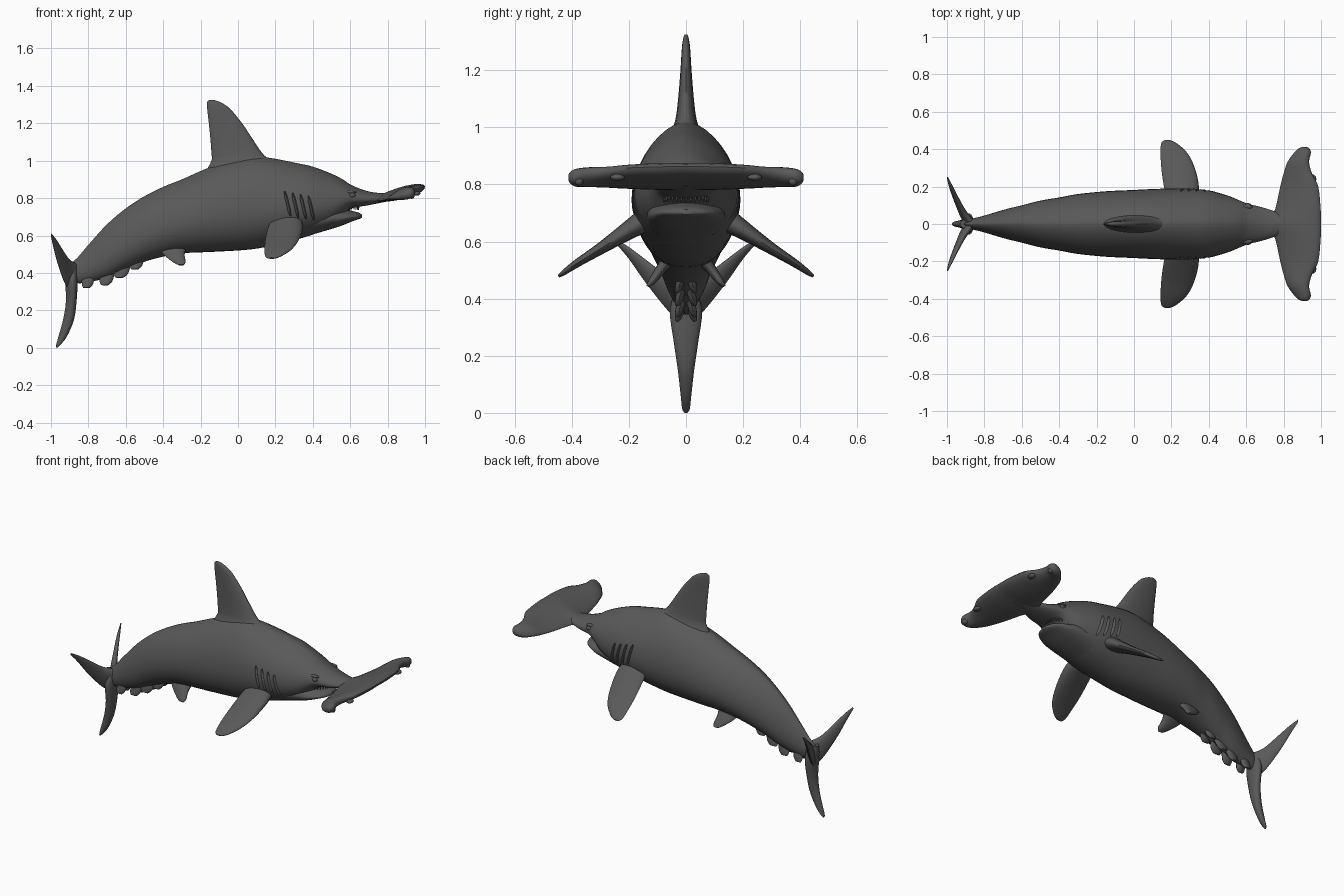
import bpy, bmesh, math
from mathutils import Vector

if "Cube" in bpy.data.objects:
    bpy.data.objects.remove(bpy.data.objects["Cube"])

skin = bpy.data.materials.new("dark grey skin")
skin.use_nodes = True
GREY = (0.1, 0.1, 0.1, 1)
skin.diffuse_color = GREY
skin.node_tree.nodes["Principled BSDF"].inputs["Base Color"].default_value = GREY


def smooth_rows(rows, steps=4):
    """Resample rows of numbers with a Catmull-Rom spline."""
    out = []
    for i in range(len(rows) - 1):
        a, b, c, d = (rows[min(max(i + k, 0), len(rows) - 1)] for k in (-1, 0, 1, 2))
        for s in range(steps):
            t = s / steps
            out.append([q + t / 2 * (r - p + t * (2 * p - 5 * q + 4 * r - u + t * (3 * (q - r) + u - p)))
                        for p, q, r, u in zip(a, b, c, d)])
    return out + [list(rows[-1])]


def finish(name, bm):
    bmesh.ops.recalc_face_normals(bm, faces=bm.faces)
    mesh = bpy.data.meshes.new(name)
    bm.to_mesh(mesh)
    bm.free()
    mesh.materials.append(skin)
    ob = bpy.data.objects.new(name, mesh)
    bpy.context.collection.objects.link(ob)
    shade(ob)
    return ob


def shade(ob):
    bpy.ops.object.select_all(action="DESELECT")
    ob.select_set(True)
    bpy.context.view_layer.objects.active = ob
    bpy.ops.object.shade_smooth_by_angle(angle=math.radians(50))


def loft(name, rings):
    bm = bmesh.new()
    loops = [[bm.verts.new(p) for p in ring] for ring in rings]
    n = len(loops[0])
    for a, b in zip(loops, loops[1:]):
        for i in range(n):
            j = (i + 1) % n
            bm.faces.new((a[i], a[j], b[j], b[i]))
    bm.faces.new(loops[0])
    bm.faces.new(loops[-1])
    return finish(name, bm)


def fin(name, rows, side=1, n=20):
    """Blade lofted through rows of (y, z, lead x, trail x, half thickness, z drop of trail)."""
    rows = smooth_rows(rows)
    ends = [(Vector((r[2], side * r[0], r[1])), Vector((r[3], side * r[0], r[1] - r[5]))) for r in rows]
    span = sum(ends[-1], Vector()) - sum(ends[0], Vector())
    middle = ends[len(ends) // 2]
    normal = (middle[0] - middle[1]).cross(span).normalized()
    rings = []
    for (lead, trail), r in zip(ends, rows):
        mid, half = (lead + trail) / 2, (lead - trail) / 2
        rings.append([mid + half * math.cos(a) + normal * r[4] * math.sin(a) * (1 + 0.25 * math.cos(a))
                      for a in (math.tau * k / n for k in range(n))])
    return loft(name, rings)


def hull_ring(row, n=40):
    """Cross-section with a narrow back and a round belly."""
    x, top, low, hw = row
    mid = low + 0.42 * (top - low)
    ring = []
    for k in range(n):
        a = math.tau * k / n
        c, s = math.cos(a), math.sin(a)
        y = math.copysign(abs(c) ** (1.25 if s > 0 else 0.95), c) * hw
        ring.append((x, y, mid + s * ((top - mid) if s > 0 else (mid - low))))
    return ring


def blob(name, place, size):
    bm = bmesh.new()
    bmesh.ops.create_uvsphere(bm, u_segments=16, v_segments=10, radius=1)
    bmesh.ops.scale(bm, vec=size, verts=bm.verts)
    bmesh.ops.translate(bm, vec=place, verts=bm.verts)
    return finish(name, bm)


# Body and snout: x, top, bottom, half width
hull = smooth_rows([
    (-.91, .44, .36, .015), (-.86, .48, .345, .03), (-.8, .55, .35, .045),
    (-.7, .66, .375, .075), (-.6, .745, .42, .1), (-.5, .81, .46, .125),
    (-.4, .86, .487, .142), (-.3, .90, .505, .16), (-.15, .965, .512, .175),
    (0, 1.01, .52, .182), (.1, 1.022, .53, .187), (.2, 1.01, .55, .19),
    (.3, .99, .575, .19), (.4, .968, .605, .18), (.5, .93, .645, .152),
    (.56, .9, .70, .128), (.61, .868, .745, .108), (.7, .835, .762, .085),
    (.8, .825, .782, .05), (.87, .828, .795, .02)])
body = loft("body", [hull_ring(r) for r in hull])

# Lower jaw
loft("lower_jaw", [hull_ring(r) for r in smooth_rows([
    (.4, .78, .606, .14), (.5, .77, .635, .135), (.56, .745, .655, .122),
    (.61, .732, .675, .1), (.645, .722, .687, .068), (.662, .712, .695, .025)])])


def side_y(x, z):
    """Half width of the body at a point on its flank."""
    _, top, low, hw = min(hull, key=lambda r: abs(r[0] - x))
    mid = low + 0.42 * (top - low)
    s = (z - mid) / ((top - mid) if z > mid else (mid - low))
    return hw * max(0, 1 - s * s) ** (0.625 if s > 0 else 0.475)


# Gill slits cut into both flanks
for side in (1, -1):
    for k in range(4):
        slit = []
        for j in range(6):
            z = .835 - .026 * j - .008 * k
            x = .25 + .042 * k + .006 * j
            w = .008 if 0 < j < 5 else .003
            slit.append((side_y(x, z), z, x + w, x - w, .013, 0))
        cutter = fin("gill_cutter", slit, side, 10)
        cutter.hide_render = True
        cut = body.modifiers.new("gill", "BOOLEAN")
        cut.operation, cut.object, cut.solver = "DIFFERENCE", cutter, "EXACT"
        bpy.context.view_layer.objects.active = body
        bpy.ops.object.modifier_apply(modifier=cut.name)
        bpy.data.objects.remove(cutter)
shade(body)

# Dorsal fin
fin("dorsal_fin", [
    (0, .94, .25, -.175, .075, 0), (0, 1.0, .175, -.142, .045, 0), (0, 1.04, .13, -.142, .034, 0),
    (0, 1.11, .082, -.147, .026, 0), (0, 1.2, .022, -.156, .019, 0), (0, 1.28, -.045, -.165, .014, 0),
    (0, 1.313, -.095, -.165, .009, 0), (0, 1.325, -.13, -.152, .004, 0)])

# Hammer-shaped head
half = [(0, .862, 1.0, .72, .03, .075), (.08, .862, .998, .755, .03, .075),
        (.2, .858, .985, .782, .026, .068), (.27, .85, .952, .8, .026, .055),
        (.33, .845, .936, .82, .028, .045), (.38, .838, .945, .855, .028, .035),
        (.403, .832, .937, .878, .021, .02), (.412, .828, .925, .9, .008, .01)]
fin("hammer_head", [(-r[0], *r[1:]) for r in half[:0:-1]] + half)

# Tail lower lobe
fin("tail_lower_lobe", [
    (0, .44, -.86, -.93, .03, 0), (0, .36, -.857, -.925, .055, 0), (0, .25, -.863, -.92, .042, 0),
    (0, .15, -.877, -.935, .028, 0), (0, .06, -.915, -.96, .018, 0),
    (0, .015, -.95, -.972, .013, 0), (0, 0, -.965, -.972, .005, 0)])

for side, word in ((1, "left"), (-1, "right")):
    fin(word + "_tail_lobe", [
        (0, .45, -.86, -.9, .025, .15), (.06, .475, -.905, -.93, .018, .12),
        (.14, .535, -.945, -.965, .012, .08), (.2, .58, -.973, -.987, .008, .04),
        (.25, .61, -.997, -1.0, .003, .012)], side)
    fin(word + "_pectoral_fin", [
        (.12, .69, .34, .18, .045, 0), (.2, .64, .347, .16, .032, 0), (.3, .575, .325, .146, .02, 0),
        (.38, .525, .285, .142, .014, 0), (.43, .49, .23, .145, .009, 0),
        (.447, .478, .195, .16, .004, 0)], side)
    fin(word + "_pelvic_fin", [
        (.05, .55, -.27, -.44, .025, 0), (.09, .5, -.285, -.4, .018, 0),
        (.12, .46, -.28, -.35, .012, 0), (.135, .443, -.29, -.32, .005, 0)], side)
    # Claspers and ragged finlets below the tail
    for x, z, size in ((-.54, .45, .04), (-.62, .405, .045), (-.7, .365, .04), (-.8, .35, .035)):
        fin(word + "_tail_finlet", [
            (.015, z + .03, x + size, x - size, .016, 0), (.025, z - .01, x + size * .7, x - size, .013, 0),
            (.032, z - .03, x + size * .2, x - size * .8, .006, 0)], side, 12)
    # Eyes, brows and hammer-end lumps
    blob(word + "_eye", (.61, side * (side_y(.61, .815) - .002), .815), (.018, .01, .012))
    blob(word + "_brow", (.6, side * (side_y(.6, .832) - .005), .832), (.035, .012, .008))
    blob(word + "_hammer_eye", (.928, side * .375, .812), (.016, .016, .016))
    blob(word + "_nostril", (.955, side * .24, .825), (.02, .025, .012))

# Upper teeth along the mouth arc
for k in range(13):
    a = math.radians(-72 + 12 * k)
    bm = bmesh.new()
    bmesh.ops.create_cone(bm, cap_ends=True, segments=6, radius1=.001, radius2=.007, depth=.024)
    bmesh.ops.translate(bm, vec=(.57 + .075 * math.cos(a), .08 * math.sin(a), .748), verts=bm.verts)
    finish("tooth", bm)
